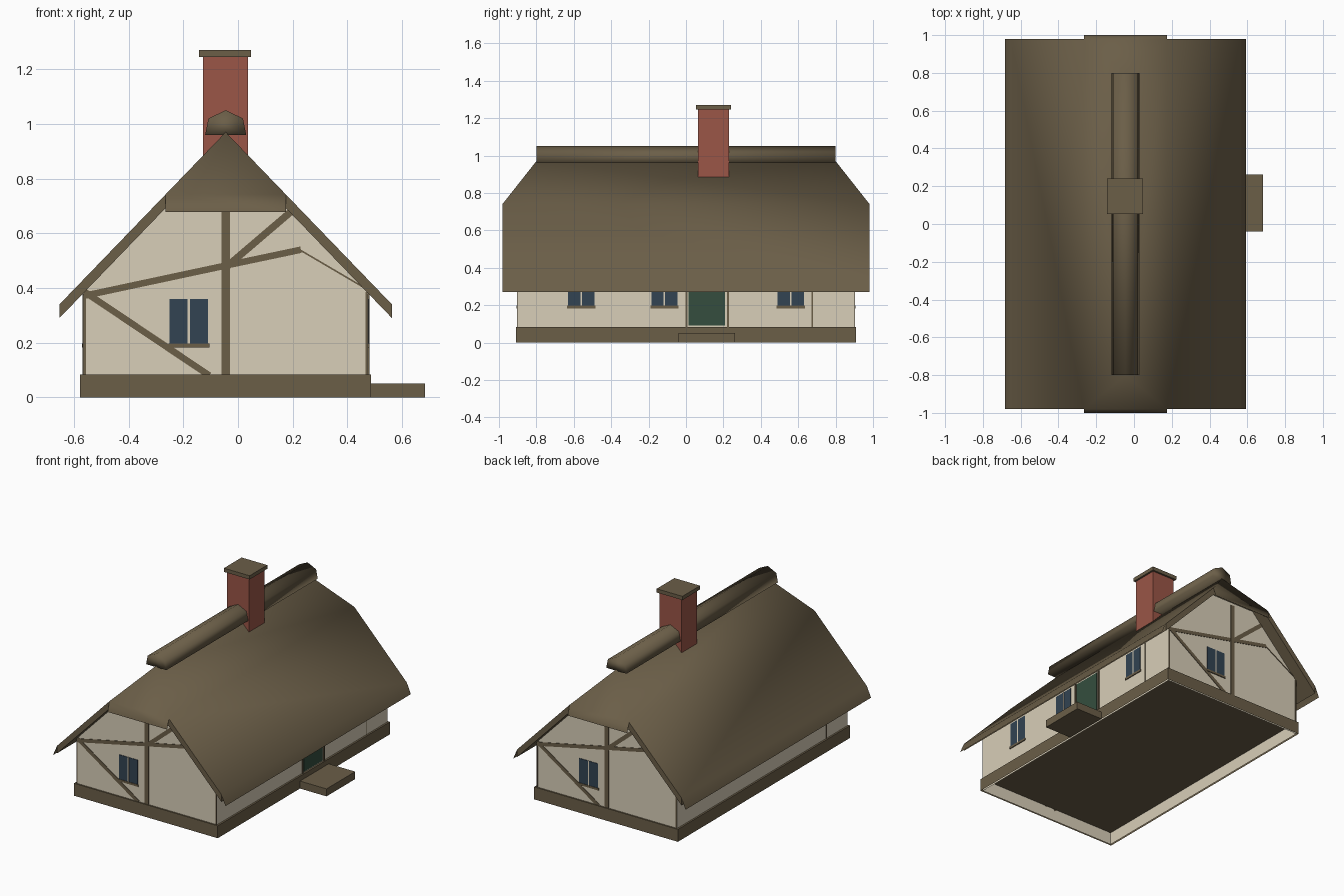
import bpy, bmesh, math
from mathutils import Vector

if "Cube" in bpy.data.objects:
    bpy.data.objects.remove(bpy.data.objects["Cube"])

C = -0.045  # x of the house centre line

def material(name, col):
    m = bpy.data.materials.new(name)
    m.diffuse_color = (*col, 1)
    m.use_nodes = True
    m.node_tree.nodes["Principled BSDF"].inputs["Base Color"].default_value = m.diffuse_color
    return m

BROWN = material("thatch_brown", (0.146, 0.112, 0.064))
CREAM = material("plaster_cream", (0.69, 0.62, 0.48))
BRICK = material("brick_red", (0.325, 0.092, 0.063))
GREEN = material("door_green", (0.035, 0.076, 0.049))
BLUE = material("window_blue", (0.032, 0.056, 0.085))

def make(name, verts, faces, mat, smooth=False):
    me = bpy.data.meshes.new(name)
    me.from_pydata([tuple(v) for v in verts], [], faces)
    bm = bmesh.new()
    bm.from_mesh(me)
    bmesh.ops.delete(bm, geom=[w for w in bm.verts if not w.link_faces], context='VERTS')
    bmesh.ops.recalc_face_normals(bm, faces=bm.faces)
    bm.to_mesh(me)
    bm.free()
    me.materials.append(mat)
    for p in me.polygons:
        p.use_smooth = smooth
    ob = bpy.data.objects.new(name, me)
    bpy.context.collection.objects.link(ob)
    return ob

def prism(name, pts, to3d, a, b, mat, caps=(True, True), skip=(), smooth=False):
    """Extrude a 2D outline between depths a and b; skip leaves out side faces."""
    n = len(pts)
    v = [to3d(p[0], p[1], d) for d in (a, b) for p in pts]
    f = [c for c, on in zip((tuple(range(n)), tuple(range(n, 2 * n))), caps) if on]
    f += [(i, (i + 1) % n, n + (i + 1) % n, n + i) for i in range(n) if i not in skip]
    return make(name, v, f, mat, smooth)

def box(name, x0, x1, y0, y1, z0, z1, mat, bottom=True):
    return prism(name, [(x0, y0), (x1, y0), (x1, y1), (x0, y1)],
                 lambda u, v, d: (u, v, d), z0, z1, mat, (bottom, True))

# wall planes: u runs to the viewer's right, d points outward
def front(u, z, d): return (C + u, -0.9 - d, z)
def back(u, z, d): return (C - u, 0.9 + d, z)
def right(u, z, d): return (C + 0.52 + d, u, z)
def left(u, z, d): return (C - 0.52 - d, -u, z)

def plate(name, to3d, u0, u1, z0, z1, d, mat):
    prism(name, [(u0, z0), (u1, z0), (u1, z1), (u0, z1)], to3d, -0.001, d, mat)

def beam(name, to3d, a, b, w, d=0.003):
    a, b = Vector(a), Vector(b)
    t = (b - a).normalized()
    n = Vector((-t.y, t.x)) * w / 2
    prism(name, [a - n, b - n, b + n, a + n], to3d, -0.001, d, BROWN)

def window(to3d, u):
    plate("window_pane", to3d, u - 0.07, u + 0.07, 0.195, 0.36, 0.003, BLUE)
    plate("window_mullion", to3d, u - 0.004, u + 0.004, 0.195, 0.36, 0.004, CREAM)
    plate("window_sill", to3d, u - 0.075, u + 0.075, 0.183, 0.197, 0.006, BROWN)

# hollow plinth (open below), step and open wall shell
box("plinth", C - 0.532, C + 0.532, -0.91, 0.91, 0, 0.083, BROWN, bottom=False)
box("door_step", C + 0.532, 0.683, -0.04, 0.263, 0, 0.05, BROWN)
prism("walls", [(-0.52, 0.0), (0.52, 0.0), (0.52, 0.388), (0.17, 0.75),
                (-0.17, 0.75), (-0.52, 0.388)],
      lambda u, z, d: (C + u, d, z), -0.9, 0.9, CREAM, skip=(0,))

# gable timbers and windows
for g in (front, back):
    beam("gable_post", g, (0, 0.08), (0, 0.73), 0.03, 0.004)
    beam("collar_beam_left", g, (-0.515, 0.372), (0, 0.482), 0.024)
    beam("collar_beam_right", g, (0, 0.482), (0.275, 0.54), 0.024)
    beam("collar_beam_end", g, (0.27, 0.54), (0.50, 0.405), 0.006)
    beam("upper_brace", g, (0, 0.475), (0.24, 0.68), 0.026)
    beam("lower_brace", g, (-0.515, 0.385), (-0.06, 0.08), 0.024)
    for s in (-1, 1):
        beam("corner_post", g, (s * 0.515, 0.08), (s * 0.515, 0.385), 0.008)
    window(g, -0.135)

# long side walls
for g in (right, left):
    for u in (-0.56, -0.115, 0.56):
        window(g, u)
    beam("side_post", g, (0.675, 0.08), (0.675, 0.38), 0.006)
plate("door", right, 0.014, 0.208, 0.09, 0.36, 0.004, GREEN)
for u in (0.002, 0.225):
    beam("door_frame", right, (u, 0.08), (u, 0.38), 0.01, 0.006)

# thatched roof: outer sheet with drooping lips on eaves and half hips
S = 0.63 / 0.608
HZ = 0.97 - 0.22 * S
v, idx = [], {}
for sy in (-1, 1):
    idx['r', sy] = len(v)
    v.append((C, sy * 0.8, 0.97))
    for sx in (-1, 1):
        for k, x, y, z in (('h', 0.22, 0.98, HZ), ('e', 0.608, 0.98, 0.34),
                           ('el', 0.638, 0.98, 0.27), ('hl', 0.22, 1.0, 0.678)):
            idx[k, sx, sy] = len(v)
            v.append((C + sx * x, sy * y, z))
top, lips = [], []
for s in (-1, 1):
    top.append((idx['h', s, -1], idx['e', s, -1], idx['e', s, 1], idx['h', s, 1]))
    top.append((idx['r', -1], idx['h', s, -1], idx['h', s, 1], idx['r', 1]))
    top.append((idx['r', s], idx['h', 1, s], idx['h', -1, s]))
    lips.append((idx['e', s, -1], idx['el', s, -1], idx['el', s, 1], idx['e', s, 1]))
    lips.append((idx['h', -1, s], idx['hl', -1, s], idx['hl', 1, s], idx['h', 1, s]))
roof = make("thatch_roof", v, top + lips, BROWN, smooth=True)
if sum(p.normal.z for p in roof.data.polygons) < 0:
    roof.data.flip_normals()

# roof underside and cut ends of the thatch
n = len(v)
low = [(x, y, z - 0.05) for x, y, z in v]
ring = [idx['e', -1, -1], idx['h', -1, -1], idx['h', 1, -1], idx['e', 1, -1],
        idx['e', 1, 1], idx['h', 1, 1], idx['h', -1, 1], idx['e', -1, 1]]
faces = [tuple(n + i for i in f) for f in top]
faces += [(a, b, n + b, n + a) for a, b in zip(ring, ring[1:] + ring[:1])]
under = make("thatch_underside", v + low, faces, BROWN)
if sum(p.normal.z * p.area for p in under.data.polygons) > 0:
    under.data.flip_normals()

# ridge roll
prism("ridge_roll", [(-0.075, 0.96), (0.075, 0.96), (0.063, 1.02), (0, 1.05),
                     (-0.063, 1.02)],
      lambda u, z, d: (C + u, d, z), -0.8, 0.8, BROWN, smooth=True)

# chimney
box("chimney", -0.128, 0.036, 0.064, 0.229, 0.80, 1.25, BRICK)
box("chimney_cap", -0.142, 0.048, 0.054, 0.241, 1.245, 1.27, BROWN)
